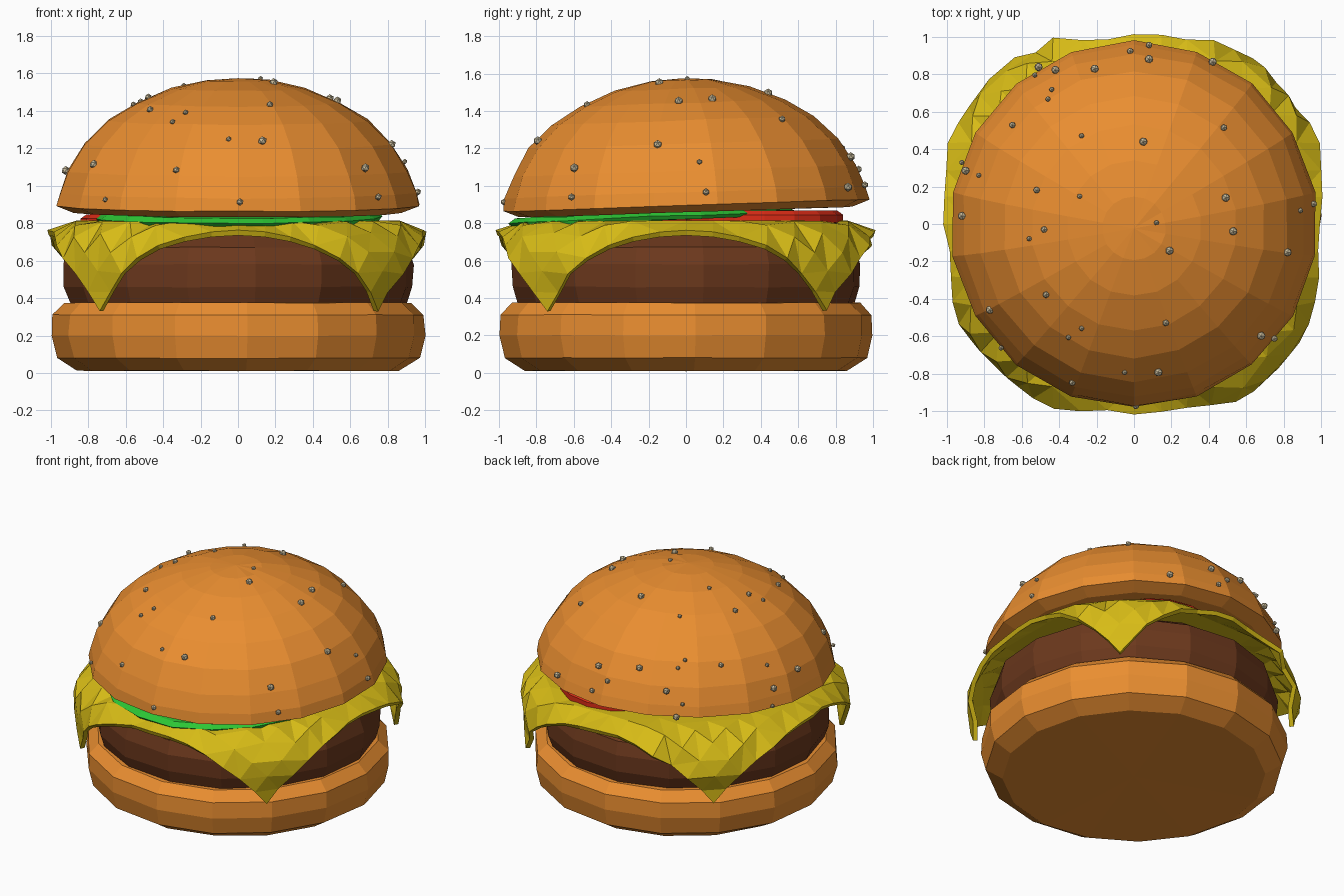
import bpy, bmesh, random
from math import sin, cos, pi, radians, hypot
from mathutils import Matrix, Vector

if "Cube" in bpy.data.objects:
    bpy.data.objects.remove(bpy.data.objects["Cube"])

random.seed(4)


def material(name, rgb):
    m = bpy.data.materials.new(name)
    m.diffuse_color = (*rgb, 1)
    m.use_nodes = True
    m.node_tree.nodes["Principled BSDF"].inputs["Base Color"].default_value = m.diffuse_color
    return m


BUN = material("bun", (0.82, 0.27, 0.03))
MEAT = material("meat", (0.15, 0.04, 0.012))
CHEESE = material("cheese", (0.68, 0.50, 0.008))
GREEN = material("green", (0.025, 0.56, 0.035))
RED = material("red", (0.72, 0.025, 0.008))
SEED = material("seed", (0.58, 0.50, 0.33))


def finish(bm, name, mat):
    bmesh.ops.recalc_face_normals(bm, faces=bm.faces)
    me = bpy.data.meshes.new(name)
    bm.to_mesh(me)
    bm.free()
    me.materials.append(mat)
    ob = bpy.data.objects.new(name, me)
    bpy.context.collection.objects.link(ob)
    return ob


def lathe(name, profile, sides, mat, matrix=Matrix(), turn=0.0, jitter=0.0):
    """Turn a profile of (radius, z) around z; radius 0 makes a pole."""
    bm = bmesh.new()
    rings = []
    for i, (r, z) in enumerate(profile):
        if r == 0:
            rings.append([bm.verts.new((0, 0, z))] * sides)
            continue
        ring = []
        for k in range(sides):
            a = 2 * pi * k / sides + turn
            q = r * (1 + random.uniform(-jitter, jitter))
            ring.append(bm.verts.new((q * cos(a), q * sin(a), z + random.uniform(-jitter, jitter) * 0.5)))
        rings.append(ring)
    for lo, hi in zip(rings, rings[1:]):
        for k in range(sides):
            j = (k + 1) % sides
            bm.faces.new(list(dict.fromkeys((lo[k], lo[j], hi[j], hi[k]))))
    bmesh.ops.transform(bm, matrix=matrix, verts=bm.verts)
    return finish(bm, name, mat)


def interp(pts, t):
    for a, b in zip(pts, pts[1:]):
        if t <= b[0]:
            f = (t - a[0]) / (b[0] - a[0])
            return [p + (q - p) * f for p, q in zip(a[1:], b[1:])]
    return list(pts[-1][1:])


# Bottom bun and patty
lathe("bottom_bun", [(0, 0.01), (0.86, 0.012), (0.97, 0.08), (1.0, 0.2), (0.995, 0.31),
                     (0.93, 0.375), (0, 0.385)], 16, BUN, turn=0.05, jitter=0.004)
lathe("patty", [(0, 0.37), (0.90, 0.37), (0.935, 0.46), (0.94, 0.58), (0.91, 0.67),
                (0.80, 0.74), (0, 0.74)], 16, MEAT, turn=0.1, jitter=0.006)

# Cheese: square sheet folded down over the patty rim
fold = [(0, 0, 0.785), (0.90, 0.90, 0.785), (0.95, 0.95, 0.77), (1.0, 0.99, 0.735),
        (1.08, 1.045, 0.67), (1.23, 1.05, 0.53), (1.42, 1.02, 0.325)]
bm = bmesh.new()
bmesh.ops.create_grid(bm, x_segments=14, y_segments=14, size=1.0)
for v in bm.verts:
    d = hypot(v.co.x, v.co.y)
    if d > 1e-5:
        r, z = interp(fold, d)
        if d > 0.97:
            r += random.uniform(-0.02, 0.02)
        v.co = (v.co.x / d * r, v.co.y / d * r, z)
bmesh.ops.triangulate(bm, faces=bm.faces)
for f in bm.faces:
    if f.normal.z < 0:
        f.normal_flip()
cheese = finish(bm, "cheese", CHEESE)
if cheese.data.polygons[len(cheese.data.polygons) // 2].normal.z < 0:
    cheese.data.flip_normals()
solid = cheese.modifiers.new("thickness", 'SOLIDIFY')
solid.thickness = 0.03
solid.offset = -1

# Tomato slices
slice_profile = [(0, 0.785), (0.39, 0.785), (0.42, 0.80), (0.42, 0.84), (0.39, 0.862), (0, 0.865)]
for i, (x, y, dz) in enumerate([(0.2, 0.42, 0.005), (-0.42, -0.05, -0.015)]):
    lathe(f"tomato_slice_{i + 1}", slice_profile, 16, RED, Matrix.Translation((x, y, dz)))

# Lettuce leaf: thin, slightly wavy, tilted disc
lathe("lettuce", [(0, -0.02), (0.5, -0.02), (0.76, -0.022), (0.775, 0.0), (0.74, 0.022), (0.5, 0.02), (0, 0.02)],
      18, GREEN, Matrix.Translation((0, -0.18, 0.835)) @ Matrix.Rotation(radians(2.6), 4, 'X'), jitter=0.012)

# Top bun, tipped towards the front
TIP = Matrix.Translation((0, 0, 0.875)) @ Matrix.Rotation(radians(1.9), 4, 'X')
dome = [(0, 0.70), (0.17, 0.69), (0.36, 0.645), (0.55, 0.567), (0.70, 0.475),
        (0.83, 0.35), (0.92, 0.205), (0.965, 0.09), (0.98, 0.02)]
lathe("top_bun", dome + [(0.89, -0.015), (0, -0.015)], 18, BUN, TIP, turn=-pi / 2, jitter=0.006)

# Sesame seeds, placed by their plan position on the dome
spots = [(-0.02, 0.93), (0.08, 0.96), (0.08, 0.89), (-0.21, 0.84), (-0.42, 0.83), (-0.51, 0.84),
         (-0.53, 0.80), (-0.44, 0.73), (-0.46, 0.68), (0.42, 0.87), (-0.65, 0.54), (-0.28, 0.49),
         (0.05, 0.46), (0.48, 0.53), (-0.92, 0.33), (-0.90, 0.29), (-0.83, 0.27), (-0.52, 0.20),
         (-0.29, 0.17), (0.49, 0.16), (0.12, 0.03), (-0.92, 0.05), (-0.48, -0.01), (-0.56, -0.06),
         (0.53, -0.02), (0.19, -0.12), (0.89, 0.08), (0.96, 0.11), (0.82, -0.14), (-0.47, -0.36),
         (-0.77, -0.45), (-0.28, -0.54), (-0.35, -0.59), (0.17, -0.51), (0.68, -0.59), (0.75, -0.61),
         (-0.71, -0.66), (-0.33, -0.84), (-0.05, -0.78), (0.13, -0.78), (0.01, -0.97)]
bm = bmesh.new()
for x, y in spots:
    z = interp(dome, hypot(x, y))[0]
    size = random.choice((0.015, 0.019, 0.024))
    bmesh.ops.create_icosphere(bm, subdivisions=1, radius=size,
                               matrix=Matrix.Translation(TIP @ Vector((x, y, z + 0.004))))
finish(bm, "sesame_seeds", SEED)
